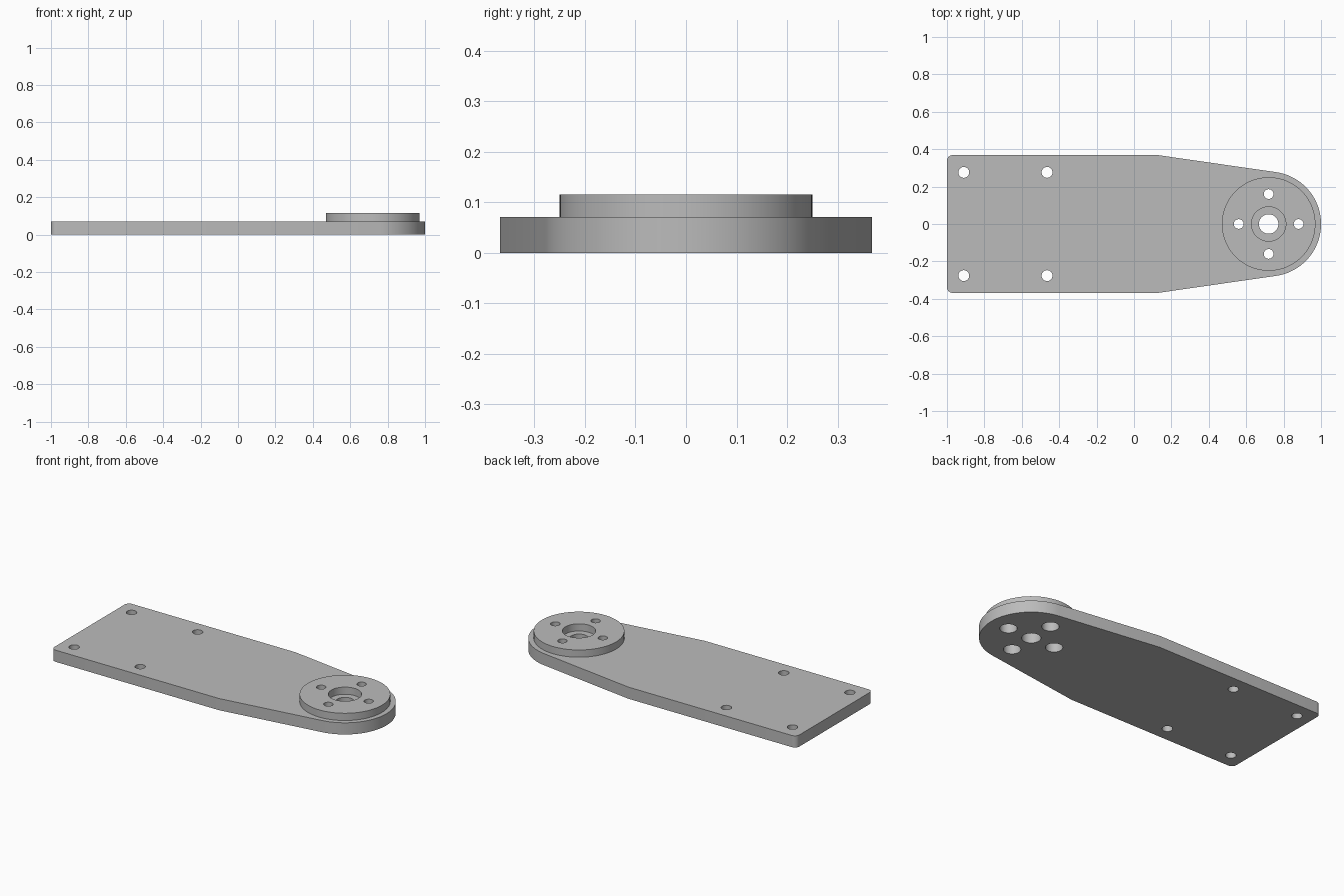
import bpy, bmesh
from math import cos, sin, pi, acos, atan2, hypot, radians

cube = bpy.data.objects.get("Cube")
if cube:
    bpy.data.objects.remove(cube, do_unlink=True)

# Main dimensions
PLATE_TOP, DISC_TOP = 0.071, 0.115
HALF_WIDTH, TAPER_X, CORNER = 0.368, 0.13, 0.03
HUB_X, HUB_R, DISC_R = 0.72, 0.28, 0.25
BOLT_CIRCLE = 0.16

grey = bpy.data.materials.new("machined grey")
grey.use_nodes = True
colour = (0.5, 0.5, 0.5, 1)
grey.diffuse_color = colour
grey.node_tree.nodes["Principled BSDF"].inputs["Base Color"].default_value = colour


def arc(x, y, r, start, end, steps):
    return [(x + r * cos(start + (end - start) * i / steps),
             y + r * sin(start + (end - start) * i / steps)) for i in range(steps + 1)]


def circle(x, y, r, steps=64):
    return arc(x, y, r, 0, 2 * pi, steps)[:-1]


def slab(name, loops, bottom, top):
    """Extrude an outline with hole loops between two heights."""
    curve = bpy.data.curves.new(name + " profile", "CURVE")
    curve.dimensions, curve.fill_mode = "2D", "BOTH"
    curve.extrude = (top - bottom) / 2
    for loop in loops:
        spline = curve.splines.new("POLY")
        spline.points.add(len(loop) - 1)
        for point, (x, y) in zip(spline.points, loop):
            point.co = (x, y, 0, 1)
        spline.use_cyclic_u = True
    helper = bpy.data.objects.new(name + " profile", curve)
    bpy.context.collection.objects.link(helper)
    graph = bpy.context.evaluated_depsgraph_get()
    mesh = bpy.data.meshes.new_from_object(helper.evaluated_get(graph))
    bpy.data.objects.remove(helper, do_unlink=True)

    # Weld caps to walls and lift to height
    bm = bmesh.new()
    bm.from_mesh(mesh)
    bmesh.ops.remove_doubles(bm, verts=bm.verts, dist=0.0001)
    bmesh.ops.translate(bm, verts=bm.verts, vec=(0, 0, (top + bottom) / 2))
    bmesh.ops.recalc_face_normals(bm, faces=bm.faces)
    bm.to_mesh(mesh)
    bm.free()
    mesh.name = name
    mesh.materials.clear()
    mesh.materials.append(grey)
    obj = bpy.data.objects.new(name, mesh)
    bpy.context.collection.objects.link(obj)
    bpy.ops.object.select_all(action="DESELECT")
    obj.select_set(True)
    bpy.context.view_layer.objects.active = obj
    bpy.ops.object.shade_smooth_by_angle(angle=radians(30))
    return obj


def bolt_holes(r):
    return [circle(HUB_X + BOLT_CIRCLE * cos(k * pi / 2),
                   BOLT_CIRCLE * sin(k * pi / 2), r, 40) for k in range(4)]


# Plate outline: rounded square end, taper tangent to the round end
dx = TAPER_X - HUB_X
tangent = atan2(HALF_WIDTH, dx) - acos(HUB_R / hypot(dx, HALF_WIDTH))
inner_x, inner_y = CORNER - 1, HALF_WIDTH - CORNER
outline = ([(TAPER_X, -HALF_WIDTH)]
           + arc(HUB_X, 0, HUB_R, -tangent, tangent, 64)
           + [(TAPER_X, HALF_WIDTH)]
           + arc(inner_x, inner_y, CORNER, pi / 2, pi, 10)
           + arc(inner_x, -inner_y, CORNER, pi, 1.5 * pi, 10))

# Plate with mounting holes, shaft hole and wide bolt-head holes
mounting = [circle(x, y, 0.029, 40) for x in (-0.91, -0.465) for y in (-0.276, 0.276)]
slab("arm_plate", [outline, circle(HUB_X, 0, 0.052)] + mounting + bolt_holes(0.047),
     0, PLATE_TOP)

# Raised disc with a wide centre bore and narrow bolt holes
slab("hub_disc", [circle(HUB_X, 0, DISC_R, 96), circle(HUB_X, 0, 0.092)] + bolt_holes(0.026),
     PLATE_TOP, DISC_TOP)
